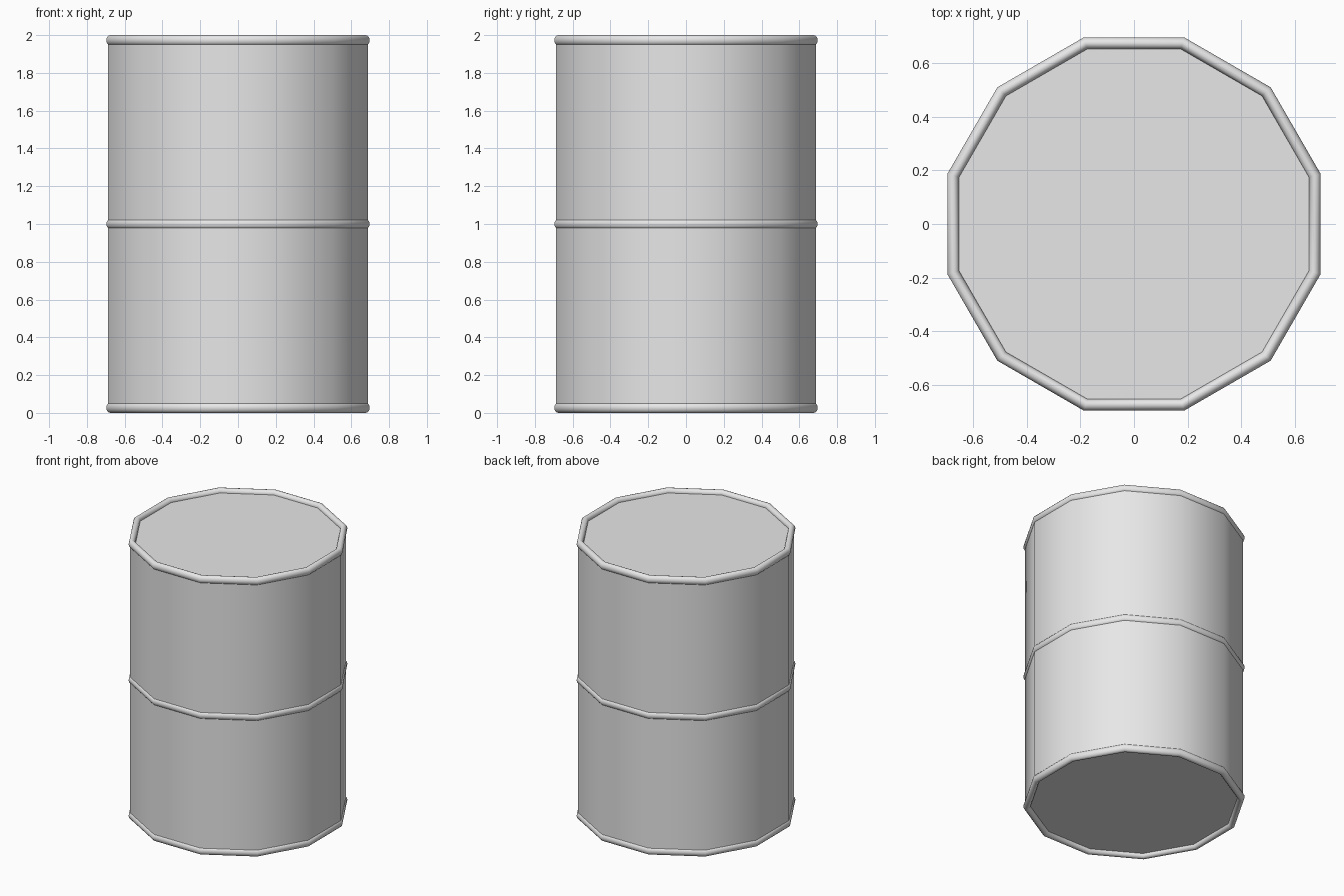
import bpy
import math

SIDES = 12
BODY_RADIUS = 0.712
HOOP_RADIUS = 0.699
HOOP_TUBE = 0.0228
HOOP_HALF_HEIGHT = 0.0275
TURN = math.pi / SIDES  # puts a flat side to the front

cube = bpy.data.objects.get("Cube")
if cube:
    bpy.data.objects.remove(cube, do_unlink=True)

# One plain grey metal
grey = bpy.data.materials.new("grey_metal")
grey.use_nodes = True
colour = (0.8, 0.8, 0.8, 1.0)
grey.diffuse_color = colour
grey.node_tree.nodes["Principled BSDF"].inputs["Base Color"].default_value = colour


def finish(name):
    """Name, colour and smooth the object just added."""
    part = bpy.context.object
    part.name = name
    part.data.materials.append(grey)
    bpy.ops.object.transform_apply(location=False, rotation=True, scale=True)
    bpy.ops.object.shade_smooth_by_angle(angle=math.radians(40))


# Drum body, its lids level with the middle of the end hoops
bpy.ops.mesh.primitive_cylinder_add(
    vertices=SIDES, radius=BODY_RADIUS, depth=2 - 2 * HOOP_HALF_HEIGHT,
    location=(0, 0, 1), rotation=(0, 0, TURN))
finish("drum_body")

# Hoops at the bottom, middle and top
hoops = {"bottom_hoop": HOOP_HALF_HEIGHT, "middle_hoop": 1, "top_hoop": 2 - HOOP_HALF_HEIGHT}
for name, height in hoops.items():
    bpy.ops.mesh.primitive_torus_add(
        major_segments=SIDES, minor_segments=12,
        major_radius=HOOP_RADIUS, minor_radius=HOOP_TUBE,
        location=(0, 0, height), rotation=(0, 0, TURN))
    bpy.context.object.scale.z = HOOP_HALF_HEIGHT / HOOP_TUBE
    finish(name)
